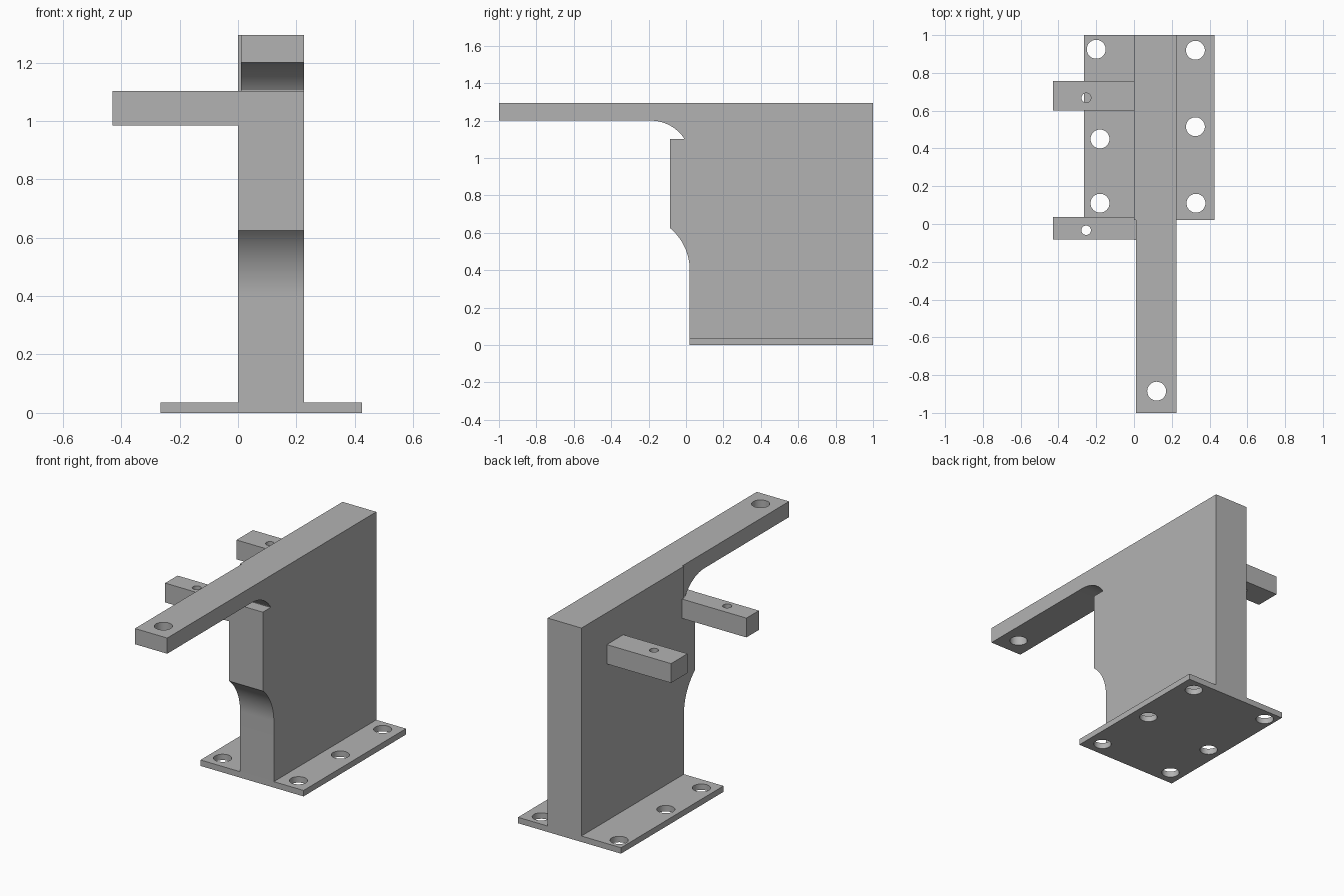
import bpy, bmesh, math
from mathutils import Matrix

cube = bpy.data.objects.get("Cube")
if cube:
    bpy.data.objects.remove(cube, do_unlink=True)

grey = bpy.data.materials.new("plain_grey")
grey.use_nodes = True
COLOUR = (0.45, 0.45, 0.45, 1)
grey.diffuse_color = COLOUR
grey.node_tree.nodes["Principled BSDF"].inputs["Base Color"].default_value = COLOUR


def finish(name, bm):
    bmesh.ops.recalc_face_normals(bm, faces=bm.faces)
    mesh = bpy.data.meshes.new(name)
    bm.to_mesh(mesh)
    bm.free()
    mesh.materials.append(grey)
    obj = bpy.data.objects.new(name, mesh)
    bpy.context.collection.objects.link(obj)
    return obj


def box(name, x, y, z):
    bm = bmesh.new()
    size = Matrix.Diagonal((x[1] - x[0], y[1] - y[0], z[1] - z[0], 1))
    centre = Matrix.Translation((sum(x) / 2, sum(y) / 2, sum(z) / 2))
    bmesh.ops.create_cube(bm, size=1, matrix=centre @ size)
    return finish(name, bm)


def drill(x, y, z, radius):
    bm = bmesh.new()
    bmesh.ops.create_cone(bm, cap_ends=True, segments=48, radius1=radius, radius2=radius,
                          depth=0.3, matrix=Matrix.Translation((x, y, z)))
    return finish("drill", bm)


def cut(obj, cutters):
    """Subtract the cutters, bake the result and shade it."""
    for c in cutters:
        mod = obj.modifiers.new("cut", 'BOOLEAN')
        mod.operation, mod.solver, mod.object = 'DIFFERENCE', 'EXACT', c
    bpy.context.view_layer.update()
    baked = bpy.data.meshes.new_from_object(
        obj.evaluated_get(bpy.context.evaluated_depsgraph_get()))
    obj.modifiers.clear()
    obj.data = baked
    for c in cutters:
        bpy.data.objects.remove(c, do_unlink=True)
    bpy.ops.object.select_all(action='DESELECT')
    obj.select_set(True)
    bpy.context.view_layer.objects.active = obj
    bpy.ops.object.shade_smooth_by_angle(angle=math.radians(30))


def arc(cy, cz, r, start, end, steps=16):
    angles = [math.radians(start + (end - start) * i / steps) for i in range(steps + 1)]
    return [(cy + r * math.cos(a), cz + r * math.sin(a)) for a in angles]


# Base plate with six mounting holes
base = box("base_plate", (-0.265, 0.425), (0.02, 1), (0, 0.036))
holes = [(-0.2, 0.925), (-0.18, 0.45), (-0.18, 0.11),
         (0.325, 0.92), (0.325, 0.515), (0.328, 0.11)]
cut(base, [drill(x, y, 0.02, 0.05) for x, y in holes])

# Upright wall and overhanging arm, one side profile (y, z)
profile = [(1, 0.036), (1, 1.295), (-1, 1.295), (-1, 1.2)]
profile += arc(-0.19, 0.982, 0.218, 90, 34.5)
profile += [(-0.01, 1.102), (-0.085, 1.102)]
profile += arc(-0.273, 0.4, 0.293, 50, 0)
profile += [(0.02, 0.036)]
bm = bmesh.new()
face = bm.faces.new([bm.verts.new((0, y, z)) for y, z in profile])
side = bmesh.ops.extrude_face_region(bm, geom=[face])
bmesh.ops.translate(bm, vec=(0.226, 0, 0),
                    verts=[v for v in side["geom"] if isinstance(v, bmesh.types.BMVert)])
wall = finish("wall_and_arm", bm)
# The arm is slightly narrower than the wall
relief = box("relief", (-0.05, 0.01), (-1.1, 0.02), (1.102, 1.4))
cut(wall, [relief, drill(0.12, -0.885, 1.25, 0.05)])

# Two side pegs with small vertical holes
for name, y in (("front_peg", (-0.083, 0.036)), ("rear_peg", (0.6, 0.757))):
    peg = box(name, (-0.43, 0), y, (0.985, 1.102))
    middle = -0.033 if name == "front_peg" else 0.668
    cut(peg, [drill(-0.253, middle, 1.04, 0.025)])
